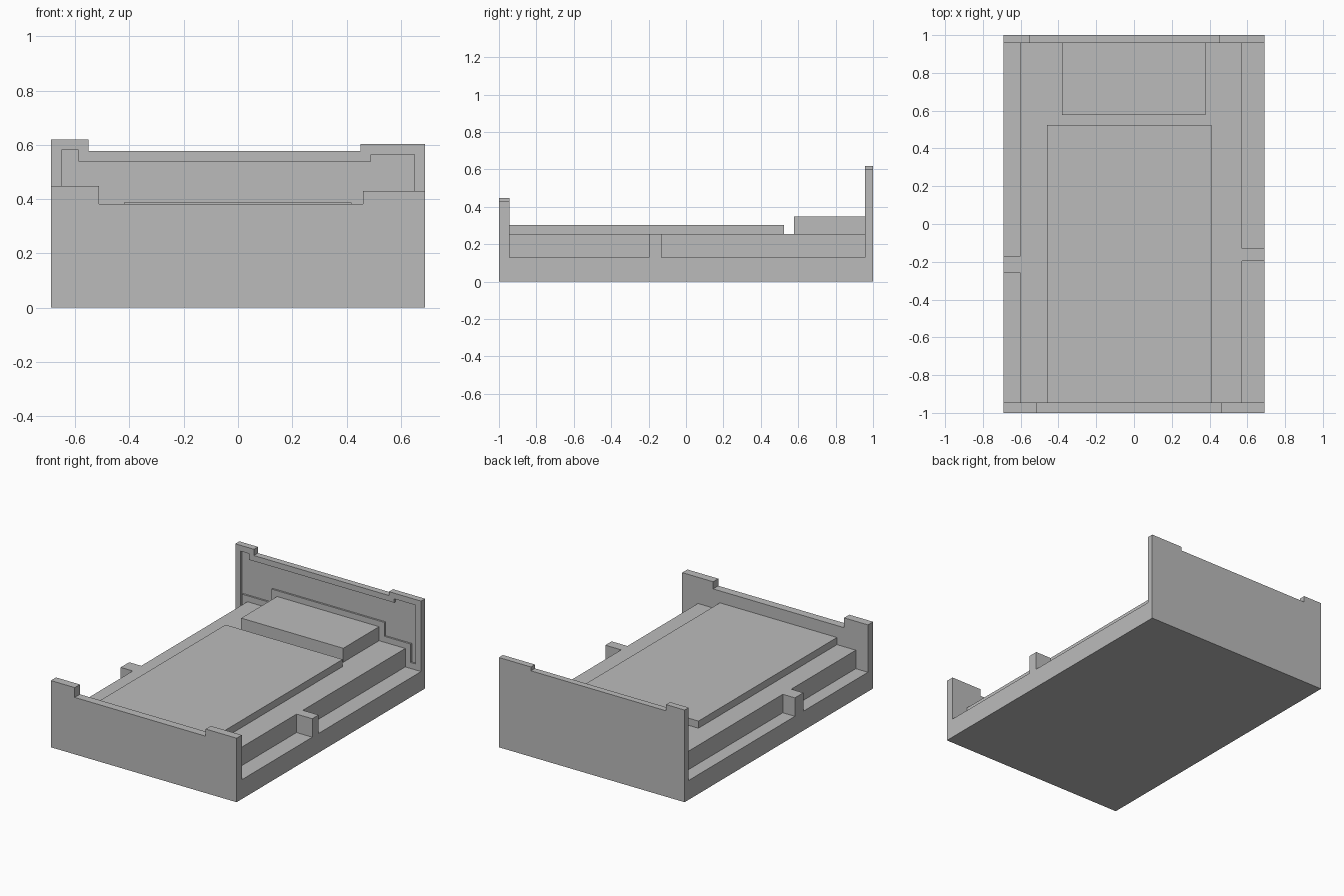
import bpy
import bmesh

if "Cube" in bpy.data.objects:
    bpy.data.objects.remove(bpy.data.objects["Cube"])

grey = bpy.data.materials.new("plain_grey")
grey.diffuse_color = (0.5, 0.5, 0.5, 1)
grey.use_nodes = True
grey.node_tree.nodes["Principled BSDF"].inputs["Base Color"].default_value = grey.diffuse_color


def finish(name, bm):
    mesh = bpy.data.meshes.new(name)
    bm.to_mesh(mesh)
    bm.free()
    mesh.materials.append(grey)
    ob = bpy.data.objects.new(name, mesh)
    bpy.context.collection.objects.link(ob)
    return ob


def box(name, x, y, z, hidden=()):
    """Box from ranges; hidden lists (axis, sign) of sides resting on other parts."""
    bm = bmesh.new()
    bmesh.ops.create_cube(bm, size=1)
    for v in bm.verts:
        v.co = [r[1] if c > 0 else r[0] for c, r in zip(v.co, (x, y, z))]
    bm.normal_update()
    drop = [f for f in bm.faces if any(f.normal[a] * s > 0.9 for a, s in hidden)]
    bmesh.ops.delete(bm, geom=drop, context='FACES')
    return finish(name, bm)


def board(name, outline, y0, y1):
    """Upright board: an (x, z) outline extruded along y."""
    bm = bmesh.new()
    face = bm.faces.new([bm.verts.new((x, y0, z)) for x, z in outline])
    ext = bmesh.ops.extrude_face_region(bm, geom=[face])
    for v in ext["geom"]:
        if isinstance(v, bmesh.types.BMVert):
            v.co.y = y1
    bmesh.ops.recalc_face_normals(bm, faces=bm.faces)
    return finish(name, bm)


W = 0.69                      # half width
FOOT, HEAD = -0.945, 0.957    # inner faces of the end boards
BASE, MAT = 0.13, 0.254       # top of frame and of mattress
LEFT, RIGHT = -0.60, 0.573    # mattress sides
DOWN, BACK, FRONT = (2, -1), (1, 1), (1, -1)

# Frame, mattress and bedding
box("bed_frame", (-W, W), (FOOT, HEAD), (0, BASE), (FRONT, BACK))
box("mattress", (LEFT, RIGHT), (FOOT, HEAD), (BASE, MAT), (DOWN, FRONT, BACK))
box("blanket", (-0.46, 0.41), (FOOT, 0.525), (MAT, 0.302), (DOWN, FRONT))
box("pillow", (-0.38, 0.378), (0.577, HEAD), (MAT, 0.348), (DOWN, BACK))

# Side blocks
box("left_side_block", (-W, LEFT), (-0.26, -0.17), (BASE, MAT), (DOWN, (0, 1)))
box("right_side_block", (RIGHT, W), (-0.197, -0.13), (BASE, MAT), (DOWN, (0, -1)))

# End boards with raised corners
board("footboard", [(-W, 0), (W, 0), (W, 0.43), (0.46, 0.43), (0.46, 0.382),
                    (-0.513, 0.382), (-0.513, 0.448), (-W, 0.448)], -1, FOOT)
headboard = board("headboard", [(-W, 0), (W, 0), (W, 0.603), (0.452, 0.603),
                                (0.452, 0.577), (-0.552, 0.577),
                                (-0.552, 0.619), (-W, 0.619)], HEAD, 1)

# Sunken panel in the headboard, following the mattress and pillow below it
m, step = 0.04, MAT + 0.04
cutter = board("panel_cutter", [
    (-0.65, BASE + m), (LEFT - m, BASE + m), (LEFT - m, step), (-0.42, step),
    (-0.42, 0.387), (0.418, 0.387), (0.418, step), (RIGHT + m, step),
    (RIGHT + m, BASE + m), (0.65, BASE + m), (0.65, 0.565), (0.49, 0.565),
    (0.49, 0.539), (-0.588, 0.539), (-0.588, 0.58), (-0.65, 0.58)],
    HEAD - 0.05, HEAD + 0.012)
cutter.hide_render = True
cutter.hide_viewport = True
cut = headboard.modifiers.new("sunken_panel", 'BOOLEAN')
cut.operation = 'DIFFERENCE'
cut.solver = 'EXACT'
cut.object = cutter
